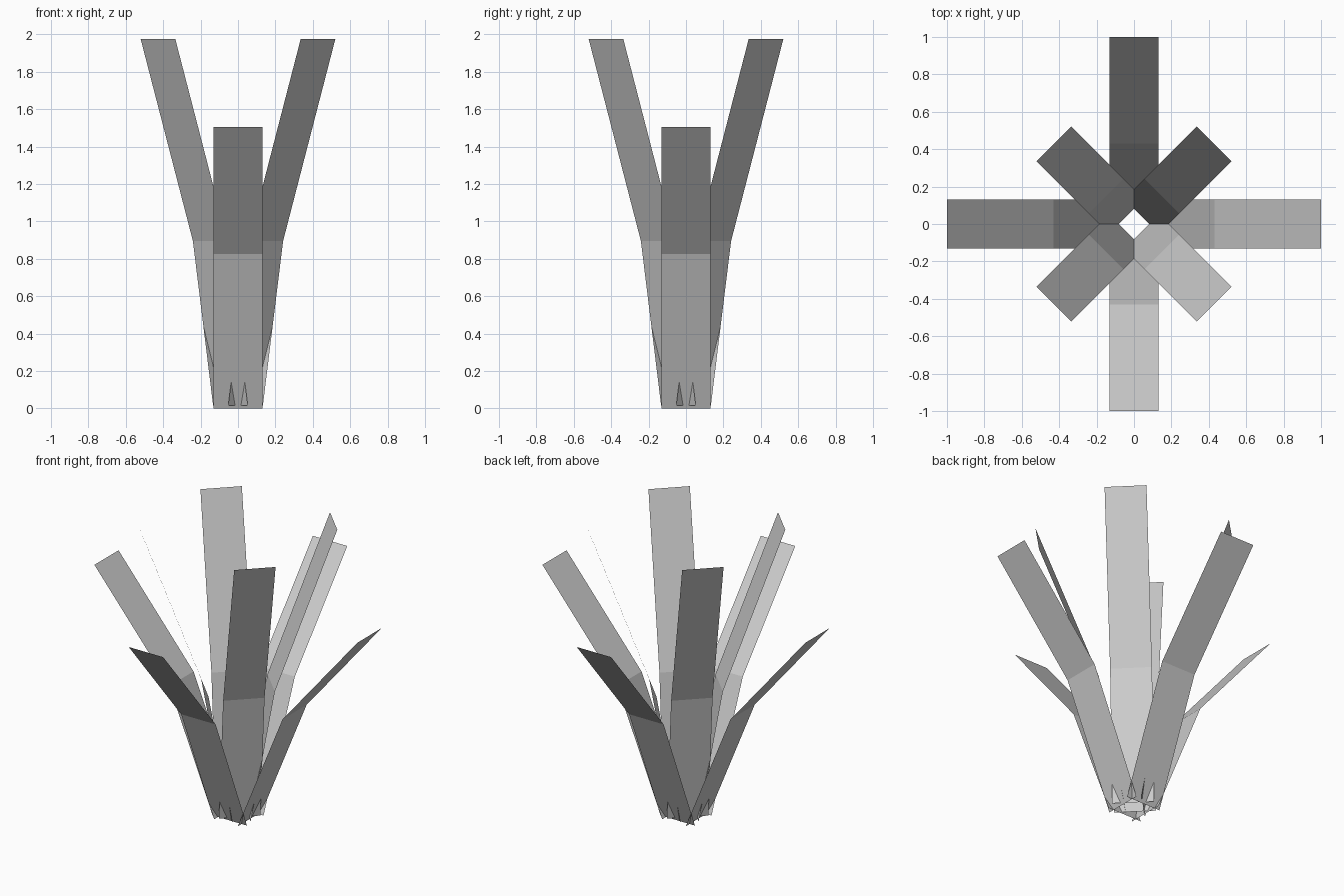
import bpy
import bmesh
import math
from mathutils import Matrix

cube = bpy.data.objects.get("Cube")
if cube:
    bpy.data.objects.remove(cube, do_unlink=True)

GREY = (0.604, 0.604, 0.604, 1.0)
leaf_grey = bpy.data.materials.new("leaf_grey")
leaf_grey.use_nodes = True
leaf_grey.diffuse_color = GREY
leaf_grey.node_tree.nodes["Principled BSDF"].inputs["Base Color"].default_value = GREY

HALF_WIDTH = 0.131


def add_leaf(name, profile, angle):
    """Flat bent strip leaning away from the centre; profile is (radius, height)."""
    bm = bmesh.new()
    rows = [[bm.verts.new((r, side * HALF_WIDTH, z)) for side in (-1, 1)]
            for r, z in profile]
    for low, high in zip(rows, rows[1:]):
        bm.faces.new((low[0], low[1], high[1], high[0]))
    bm.transform(Matrix.Rotation(angle, 4, 'Z'))
    mesh = bpy.data.meshes.new(name)
    bm.to_mesh(mesh)
    bm.free()
    mesh.materials.append(leaf_grey)
    leaf = bpy.data.objects.new(name, mesh)
    bpy.context.collection.objects.link(leaf)


# Low, wide-spreading leaves and tall, steep leaves
outer_profile = [(0.09, 0.0), (0.43, 0.825), (1.0, 1.505)]
inner_profile = [(0.057, 0.015), (0.21, 0.895), (0.605, 1.975)]

outer_names = ("left", "back", "right", "front")
inner_names = ("back_left", "back_right", "front_right", "front_left")
for i in range(4):
    turn = i * math.pi / 2
    add_leaf("outer_leaf_" + outer_names[i], outer_profile, turn)
    add_leaf("inner_leaf_" + inner_names[i], inner_profile, turn + math.pi / 4)
